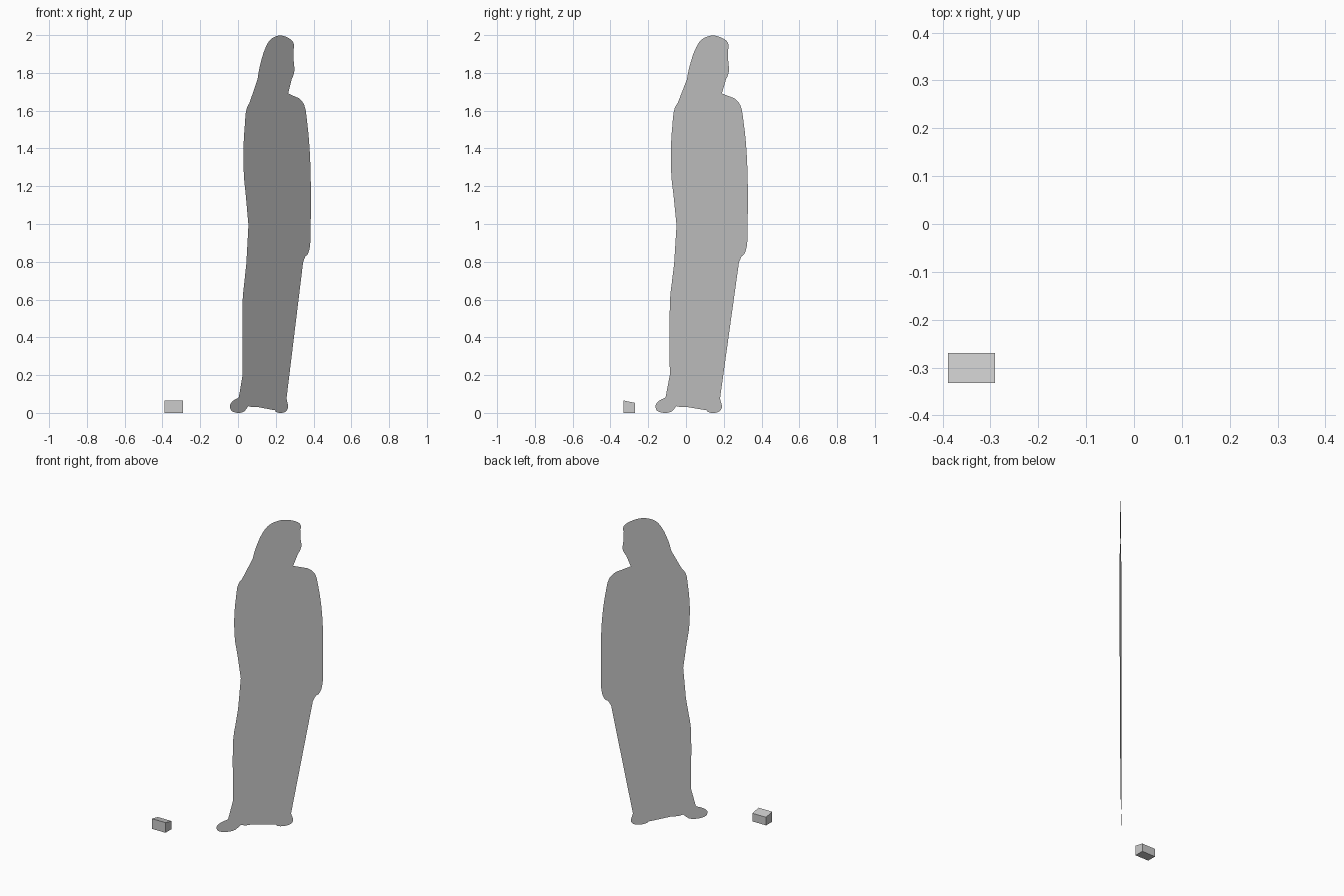
import bpy, bmesh
from mathutils import Vector

if "Cube" in bpy.data.objects:
    bpy.data.objects.remove(bpy.data.objects["Cube"])


def make_object(name, bm):
    mesh = bpy.data.meshes.new(name)
    bm.to_mesh(mesh)
    bm.free()
    obj = bpy.data.objects.new(name, mesh)
    bpy.context.collection.objects.link(obj)
    return obj


def smooth_loop(points, steps=3):
    """Closed centripetal Catmull-Rom curve through the points."""
    pts = [Vector(p) for p in points]
    n, out = len(pts), []
    for i in range(n):
        p0, p1, p2, p3 = (pts[(i + k) % n] for k in (-1, 0, 1, 2))
        t1 = (p1 - p0).length ** 0.5
        t2 = t1 + (p2 - p1).length ** 0.5
        t3 = t2 + (p3 - p2).length ** 0.5
        for s in range(steps):
            t = t1 + (t2 - t1) * s / steps
            a1 = p0.lerp(p1, t / t1)
            a2 = p1.lerp(p2, (t - t1) / (t2 - t1))
            a3 = p2.lerp(p3, (t - t2) / (t3 - t2))
            b1 = a1.lerp(a2, t / t2)
            b2 = a2.lerp(a3, (t - t1) / (t3 - t1))
            out.append(b1.lerp(b2, (t - t1) / (t2 - t1)))
    return out


# Standing figure outline as (y, z), clockwise from the crown
head_front = [(.14, 2.0), (.185, 1.99), (.22, 1.965), (.225, 1.935), (.214, 1.90),
              (.214, 1.86), (.228, 1.825), (.22, 1.785), (.205, 1.755), (.19, 1.693)]
arm_side = [(.255, 1.668), (.288, 1.63), (.305, 1.54), (.32, 1.395), (.327, 1.21),
            (.326, 1.0), (.322, .885), (.305, .838), (.27, .818), (.255, .74),
            (.23, .57), (.203, .36), (.188, .21), (.19, .15), (.175, .113)]
feet = [(.182, .07), (.19, .03), (.17, .006), (.115, .008), (.105, .045),
        (.095, .065), (.098, .112), (.033, .112), (.032, .055), (.015, .038),
        (-.03, .032), (-.05, .038), (-.075, .01), (-.115, .002), (-.155, .015),
        (-.16, .045), (-.14, .068), (-.108, .085), (-.09, .115)]
back_side = [(-.086, .20), (-.085, .60), (-.07, .73), (-.05, .92), (-.05, .995),
             (-.066, 1.155), (-.077, 1.25), (-.08, 1.395), (-.072, 1.525),
             (-.06, 1.615), (-.033, 1.655), (.015, 1.69)]
hair = [(.004, 1.735), (.008, 1.787), (.024, 1.855), (.046, 1.92), (.072, 1.967),
        (.1, 1.989)]

# Flat cut-out standing on a diagonal vertical plane
bm = bmesh.new()
outline = smooth_loop(head_front + arm_side + feet + back_side + hair)
low = min(p.y for p in outline)
verts = [bm.verts.new((-0.042 + (p.x + 0.161) * 0.876, p.x, p.y - low))
         for p in outline]
bm.faces.new(reversed(verts))
bmesh.ops.triangulate(bm, faces=bm.faces[:])
make_object("figure_cutout", bm)

# Small block with a top sloping down to the back
bm = bmesh.new()
section = [(-.332, 0), (-.27, 0), (-.27, .053), (-.332, .066)]
face = bm.faces.new([bm.verts.new((-.389, y, z)) for y, z in section])
ext = bmesh.ops.extrude_face_region(bm, geom=[face])
moved = [g for g in ext["geom"] if isinstance(g, bmesh.types.BMVert)]
bmesh.ops.translate(bm, verts=moved, vec=(.098, 0, 0))
bmesh.ops.recalc_face_normals(bm, faces=bm.faces[:])
make_object("small_block", bm)
